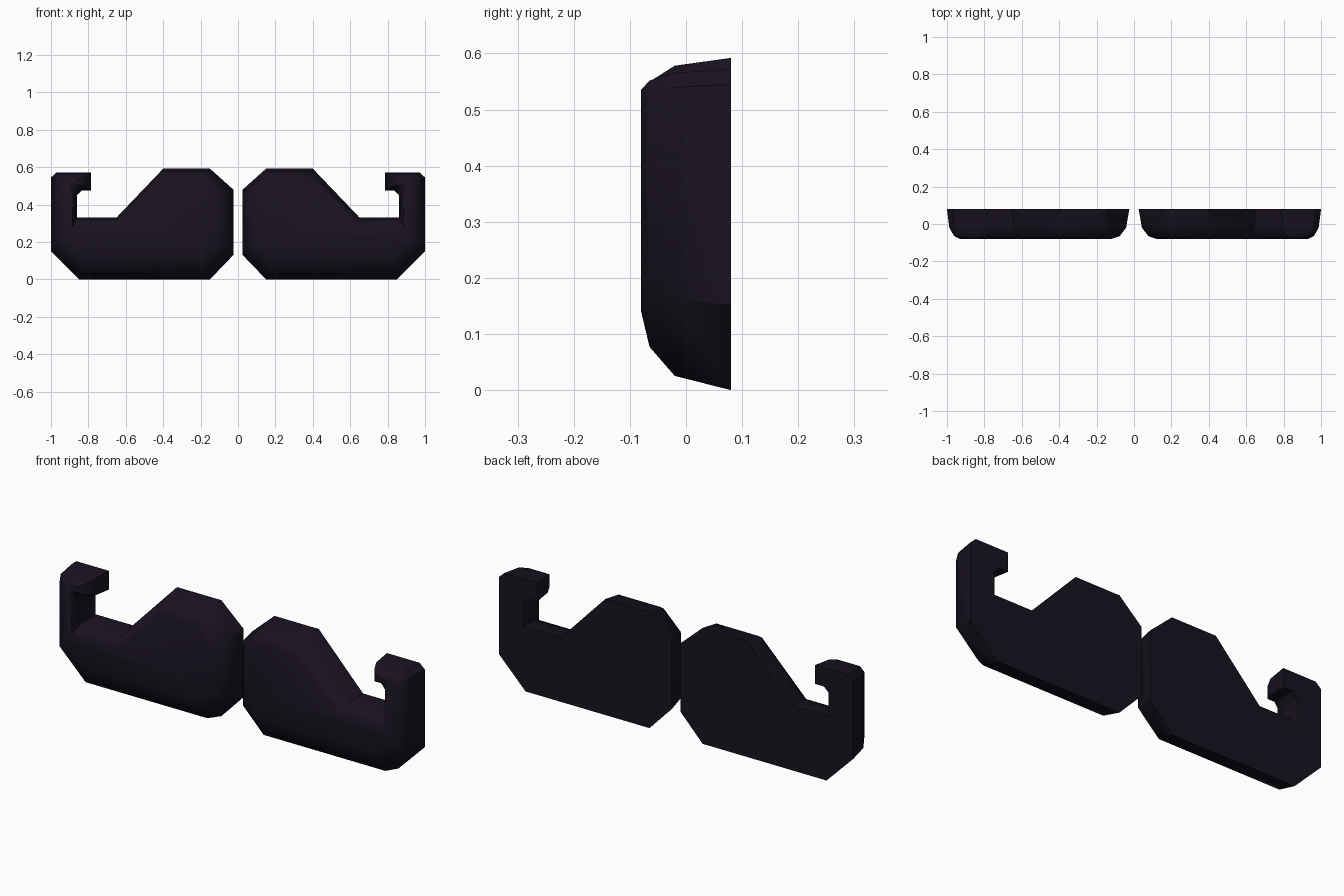
import bpy, bmesh
from math import radians

if "Cube" in bpy.data.objects:
    bpy.data.objects.remove(bpy.data.objects["Cube"])

# Right half outline: (back x, back z, front x, front z) per corner
OUTLINE = [
    (0.025, 0.13, 0.12, 0.21), (0.15, 0.0, 0.20, 0.14),
    (0.85, 0.0, 0.83, 0.14), (1.0, 0.15, 0.93, 0.23),
    (1.0, 0.545, 0.93, 0.515), (0.97, 0.572, 0.91, 0.535),
    (0.785, 0.572, 0.84, 0.535), (0.785, 0.476, 0.84, 0.505),
    (0.835, 0.476, 0.872, 0.505), (0.862, 0.45, 0.885, 0.48),
    (0.862, 0.33, 0.885, 0.28), (0.65, 0.33, 0.62, 0.28),
    (0.40, 0.592, 0.37, 0.515), (0.15, 0.592, 0.19, 0.515),
    (0.025, 0.48, 0.12, 0.44),
]
# Depth layers: y and how far the outline has moved to its front shape
LAYERS = [(0.08, 0.0), (-0.02, 0.18), (-0.065, 0.55), (-0.08, 1.0)]


def loft(name, outline, layers):
    bm = bmesh.new()
    rings = [[bm.verts.new((bx + (fx - bx) * t, y, bz + (fz - bz) * t))
              for bx, bz, fx, fz in outline] for y, t in layers]
    n = len(outline)
    for a, b in zip(rings, rings[1:]):
        for i in range(n):
            j = (i + 1) % n
            bm.faces.new((a[i], a[j], b[j], b[i]))
    bm.faces.new(rings[0])
    bm.faces.new(rings[-1][::-1])
    bmesh.ops.recalc_face_normals(bm, faces=bm.faces[:])
    mesh = bpy.data.meshes.new(name)
    bm.to_mesh(mesh)
    bm.free()
    obj = bpy.data.objects.new(name, mesh)
    bpy.context.collection.objects.link(obj)
    return obj


# Hooked plates, mirrored left and right
plates = loft("hooked_plates", OUTLINE, LAYERS)
mirror = plates.modifiers.new("mirror", 'MIRROR')
mirror.use_axis = (True, False, False)
mirror.use_clip = False
mirror.use_mirror_merge = False

bpy.context.view_layer.objects.active = plates
plates.select_set(True)
bpy.ops.object.shade_smooth_by_angle(angle=radians(40))

# Near-black violet finish
mat = bpy.data.materials.new("dark_violet")
mat.diffuse_color = (0.009, 0.006, 0.014, 1)
mat.use_nodes = True
mat.node_tree.nodes["Principled BSDF"].inputs["Base Color"].default_value = mat.diffuse_color
plates.data.materials.append(mat)
